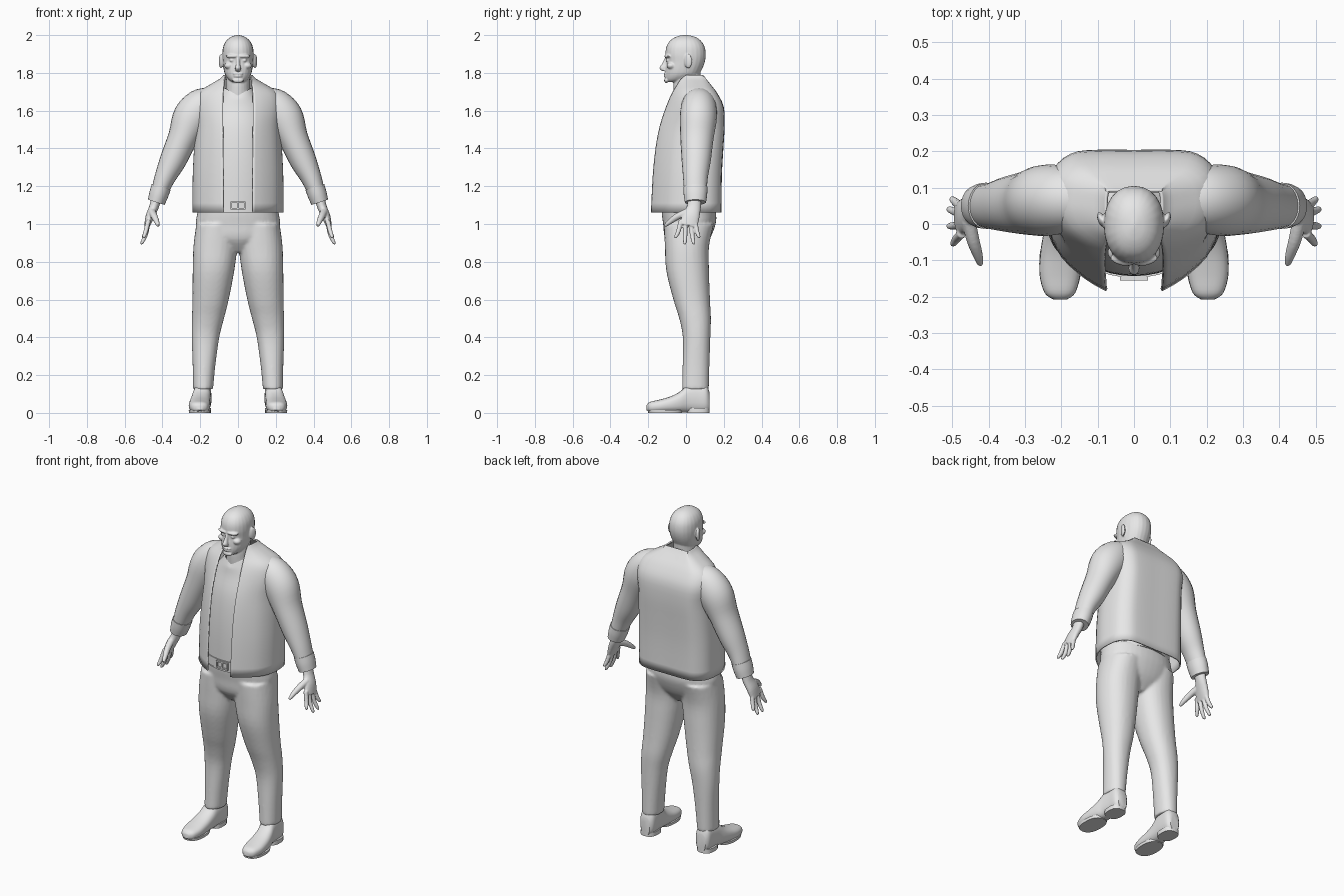
import bpy, bmesh
from math import cos, sin, tau, radians, copysign
from mathutils import Vector, Matrix

cube = bpy.data.objects.get("Cube")
if cube:
    bpy.data.objects.remove(cube, do_unlink=True)

grey = bpy.data.materials.new("plain_grey")
grey.use_nodes = True
grey.diffuse_color = (0.8, 0.8, 0.8, 1)
grey.node_tree.nodes["Principled BSDF"].inputs["Base Color"].default_value = (0.8, 0.8, 0.8, 1)

X, Y, Z = Vector((1, 0, 0)), Vector((0, 1, 0)), Vector((0, 0, 1))


def spline(rows, n=4):
    """Smoothly add rows between the given ones."""
    out, last = [], len(rows) - 1
    for i in range(last):
        p = [rows[max(0, min(last, i + k))] for k in (-1, 0, 1, 2)]
        for s in range(n):
            t = s / n
            out.append([.5 * (2 * b + (c - a) * t + (2 * a - 5 * b + 4 * c - d) * t * t
                              + (3 * b - a - 3 * c + d) * t ** 3) for a, b, c, d in zip(*p)])
    return out + [list(rows[last])]


def loft(bm, rows, axis=None, power=2.0, sides=24, cap=True):
    """Skin rounded sections (x, y, z, half width, half depth)."""
    rows = spline(rows)
    rings = []
    for i, (x, y, z, a, b) in enumerate(rows):
        lo, hi = rows[max(i - 1, 0)], rows[min(i + 1, len(rows) - 1)]
        t = axis or (Vector(hi[:3]) - Vector(lo[:3])).normalized()
        u = Y.cross(t)
        u = u.normalized() if u.length > .05 else X
        v = t.cross(u)
        ring = []
        for k in range(sides):
            c, s = cos(tau * k / sides), sin(tau * k / sides)
            c, s = (copysign(abs(q) ** (2 / power), q) for q in (c, s))
            ring.append(bm.verts.new(Vector((x, y, z)) + u * c * max(a, .001) + v * s * max(b, .001)))
        rings.append(ring)
    for r, q in zip(rings, rings[1:]):
        for k in range(sides):
            j = (k + 1) % sides
            bm.faces.new((r[k], r[j], q[j], q[k]))
    if cap:
        bm.faces.new(rings[0][::-1])
        bm.faces.new(rings[-1])


def stack(bm, rows, **kw):
    """Loft upward from (z, front y, back y, half width)."""
    loft(bm, [(0, (f + b) / 2, z, w, (b - f) / 2) for z, f, b, w in rows], axis=Z, **kw)


def ball(bm, at, size, turn=0):
    m = Matrix.Translation(at) @ Matrix.Rotation(radians(turn), 4, 'Z') @ Matrix.Diagonal((*size, 1))
    bmesh.ops.create_uvsphere(bm, u_segments=20, v_segments=12, radius=1, matrix=m)


def box(bm, at, size):
    bmesh.ops.create_cube(bm, size=1, matrix=Matrix.Translation(at) @ Matrix.Diagonal((*size, 1)))


def finish(name, bm, mirror=False, voxel=0, smooth=3, thick=0):
    bmesh.ops.recalc_face_normals(bm, faces=bm.faces)
    me = bpy.data.meshes.new(name)
    bm.to_mesh(me)
    bm.free()
    me.materials.append(grey)
    ob = bpy.data.objects.new(name, me)
    bpy.context.collection.objects.link(ob)
    bpy.ops.object.select_all(action='DESELECT')
    ob.select_set(True)
    bpy.context.view_layer.objects.active = ob
    bpy.ops.object.shade_smooth_by_angle(angle=radians(40))
    if mirror:
        ob.modifiers.new("Mirror", 'MIRROR').use_mirror_merge = False
    if thick:
        mod = ob.modifiers.new("Cloth", 'SOLIDIFY')
        mod.thickness, mod.offset = thick, 0
    if voxel:
        mod = ob.modifiers.new("Blend", 'REMESH')
        mod.mode, mod.voxel_size, mod.use_smooth_shade = 'VOXEL', voxel, True
        mod = ob.modifiers.new("Soften", 'SMOOTH')
        mod.factor, mod.iterations = .5, smooth
    return ob


# Head, neck and face blended into one skin
bm = bmesh.new()
stack(bm, [(1.752, -.098, -.03, .03), (1.765, -.108, .02, .05), (1.79, -.11, .065, .068),
           (1.82, -.109, .085, .076), (1.86, -.105, .1, .081), (1.9, -.109, .105, .083),
           (1.94, -.103, .098, .078), (1.972, -.083, .077, .061), (1.992, -.05, .045, .034),
           (2.001, -.012, .005, .003)], power=2.2)
stack(bm, [(1.63, -.06, .09, .085), (1.7, -.066, .08, .066), (1.76, -.066, .075, .063), (1.84, -.05, .08, .06)])
loft(bm, [(0, -.1, 1.88, .009, .012), (0, -.112, 1.85, .01, .014),
          (0, -.122, 1.826, .015, .019), (0, -.115, 1.81, .014, .012)], axis=Z)
ball(bm, (0, -.104, 1.76), (.03, .012, .014))
ball(bm, (0, -.108, 1.795), (.027, .011, .006))
ball(bm, (0, -.107, 1.782), (.024, .012, .006))
for s in (-1, 1):
    ball(bm, (s * .034, -.1, 1.888), (.034, .014, .009), s * 15)
    ball(bm, (s * .033, -.096, 1.866), (.013, .01, .007))
    ball(bm, (s * .048, -.078, 1.838), (.025, .024, .018))
    ball(bm, (s * .09, .012, 1.862), (.01, .022, .038), s * -20)
finish("head", bm, voxel=.0045, smooth=2)

# Shirt with a V neckline
bm = bmesh.new()
stack(bm, [(1.06, -.143, .16, .205), (1.25, -.143, .16, .2), (1.4, -.135, .165, .19), (1.52, -.118, .17, .18),
           (1.62, -.088, .15, .15), (1.68, -.076, .11, .1), (1.72, -.068, .09, .076)], sides=40, cap=False)
for v in bm.verts:
    if v.co.z > 1.66 and v.co.y < 0:
        v.co.z -= .04 * max(0, 1 - abs(v.co.x) / .07) * (v.co.z - 1.66) / .06
finish("shirt", bm)

# Belt and buckle
bm = bmesh.new()
stack(bm, [(1.07, -.148, .165, .21), (1.125, -.148, .165, .21)], sides=40)
finish("belt", bm)
bm = bmesh.new()
for z in (1.08, 1.117):
    box(bm, (0, -.151, z), (.07, .01, .008))
for x in (-.035, 0, .035):
    box(bm, (x, -.151, 1.098), (.008, .01, .044))
finish("buckle", bm)

# Open jacket: half section points as fractions of width and depth
SECTION = [(0, 0), (.35, .09), (.75, .25), (.97, .45), (1, .64), (.92, .84), (.62, .97), (.2, 1)]
JACKET = [(1.06, .075, -.182, .236, .183), (1.25, .077, -.173, .235, .185), (1.4, .078, -.158, .228, .193),
          (1.52, .08, -.135, .222, .2), (1.62, .08, -.102, .232, .195), (1.69, .078, -.072, .212, .162),
          (1.735, .074, -.045, .145, .128), (1.765, .07, -.025, .095, .104), (1.785, .064, .0, .075, .09)]
bm = bmesh.new()
grid = []
for z, gap, front, wide, back in spline(JACKET, 3):
    half = [(gap + (wide - gap) * a, front + (back - front) * b) for a, b in SECTION]
    outline = half + [(0, back)] + [(-x, y) for x, y in half[::-1]]
    grid.append([bm.verts.new((x, y, z)) for x, y in spline(outline, 3)])
for r, q in zip(grid, grid[1:]):
    for k in range(len(r) - 1):
        bm.faces.new((r[k], r[k + 1], q[k + 1], q[k]))
finish("jacket", bm, thick=.008)

# Sleeves and cuffs
bm = bmesh.new()
loft(bm, [(.13, .07, 1.655, .07, .075), (.19, .068, 1.625, .095, .092), (.245, .065, 1.56, .102, .098),
          (.292, .058, 1.455, .08, .088), (.345, .054, 1.335, .07, .077), (.385, .05, 1.25, .056, .066),
          (.412, .05, 1.18, .046, .06)])
finish("sleeves", bm, mirror=True)
bm = bmesh.new()
loft(bm, [(.407, .05, 1.195, .052, .064), (.42, .05, 1.155, .051, .062), (.433, .05, 1.115, .046, .056)])
finish("cuffs", bm, mirror=True)

# Hands
bm = bmesh.new()
loft(bm, [(.428, .046, 1.15, .028, .036), (.445, .042, 1.09, .025, .037),
          (.466, .026, 1.04, .023, .046), (.482, .012, .99, .015, .048)])
for base, tip, x, z in ((-.026, -.054, .498, .925), (-.002, -.006, .508, .893),
                        (.024, .04, .508, .893), (.047, .068, .5, .925)):
    loft(bm, [(.474, base, 1.02, .013, .013), (.488, (base + tip) / 2, (1.0 + z) / 2, .012, .012),
              (x, tip, z + .008, .009, .009), (x + .001, tip, z, .004, .004)], sides=12)
loft(bm, [(.456, .01, 1.065, .02, .02), (.443, -.045, 1.04, .018, .018),
          (.43, -.085, 1.012, .014, .014), (.423, -.112, .99, .008, .008)], sides=12)
finish("hands", bm, mirror=True, voxel=.004, smooth=2)

# Trousers: legs and pelvis blended
bm = bmesh.new()
legs = [(.185, .05, .125, .053, .071), (.18, .053, .25, .06, .071), (.172, .056, .4, .073, .073),
        (.159, .048, .5, .085, .084), (.145, .03, .6, .096, .097), (.13, .009, .75, .11, .113),
        (.12, .005, .88, .116, .117), (.112, .016, 1.0, .109, .132)]
for s in (-1, 1):
    loft(bm, [(s * x, *rest) for x, *rest in legs], axis=Z, power=2.2, sides=28)
stack(bm, [(.85, -.06, .07, .05), (.92, -.11, .125, .19), (1.0, -.121, .157, .222),
           (1.05, -.128, .16, .217), (1.09, -.13, .155, .212)], power=2.2, sides=40)
finish("trousers", bm, voxel=.009, smooth=4)

# Shoes with soles
bm = bmesh.new()
loft(bm, [(.203, -.208, .028, .018, .014), (.204, -.19, .031, .042, .027), (.204, -.14, .036, .056, .034),
          (.202, -.08, .045, .056, .043), (.198, -.03, .058, .052, .056), (.192, .01, .076, .048, .074),
          (.188, .06, .08, .047, .08), (.187, .105, .077, .045, .076), (.187, .124, .06, .03, .05)],
     axis=Y, power=2.5)
finish("shoes", bm, mirror=True)
bm = bmesh.new()
loft(bm, [(.203, -.11, .0, .056, .09), (.203, -.11, .016, .058, .093)], axis=Z, power=2.4)
loft(bm, [(.19, .065, .0, .048, .06), (.19, .065, .025, .048, .06)], axis=Z, power=2.6)
finish("soles", bm, mirror=True)
